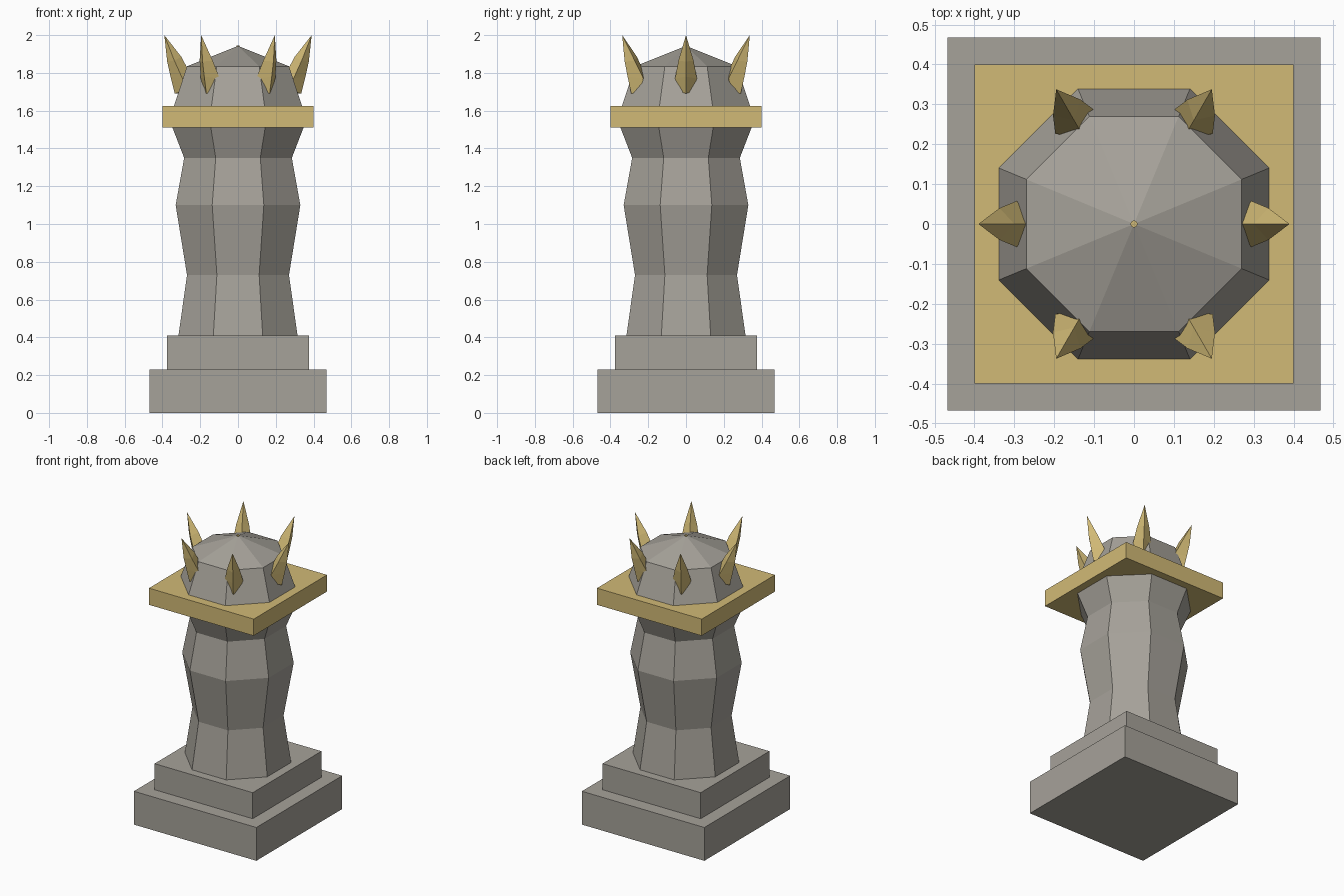
import bpy, bmesh, math
from mathutils import Matrix

cube = bpy.data.objects.get("Cube")
if cube:
    bpy.data.objects.remove(cube)


def material(name, rgb):
    m = bpy.data.materials.new(name)
    m.use_nodes = True
    color = (*rgb, 1)
    m.diffuse_color = color
    m.node_tree.nodes["Principled BSDF"].inputs["Base Color"].default_value = color
    return m


stone = material("stone_grey", (0.38, 0.36, 0.32))
gold = material("pale_gold", (0.64, 0.49, 0.18))


def finish(name, bm, mat):
    bmesh.ops.recalc_face_normals(bm, faces=bm.faces)
    mesh = bpy.data.meshes.new(name)
    bm.to_mesh(mesh)
    bm.free()
    mesh.materials.append(mat)
    obj = bpy.data.objects.new(name, mesh)
    bpy.context.collection.objects.link(obj)
    return obj


def slab(name, half, z0, z1, mat):
    bm = bmesh.new()
    bmesh.ops.create_cube(bm, size=1)
    bmesh.ops.scale(bm, vec=(2 * half, 2 * half, z1 - z0), verts=bm.verts)
    bmesh.ops.translate(bm, vec=(0, 0, (z0 + z1) / 2), verts=bm.verts)
    finish(name, bm, mat)


def loft(bm, rings, tip=None):
    """Skin a stack of point rings, closing the top with a cap or a tip."""
    rows = [[bm.verts.new(p) for p in ring] for ring in rings]
    n = len(rows[0])
    for a, b in zip(rows, rows[1:]):
        for i in range(n):
            j = (i + 1) % n
            bm.faces.new((a[i], a[j], b[j], b[i]))
    bm.faces.new(rows[0])
    if tip:
        top = bm.verts.new(tip)
        for i in range(n):
            bm.faces.new((rows[-1][i], rows[-1][(i + 1) % n], top))
    else:
        bm.faces.new(rows[-1])


def octagon(half, z):
    r = half / math.cos(math.pi / 8)
    return [(r * math.cos(a), r * math.sin(a), z)
            for a in (math.pi / 8 + i * math.pi / 4 for i in range(8))]


# Stepped plinth and gold capital
slab("lower_plinth", 0.468, 0, 0.23, stone)
slab("upper_plinth", 0.375, 0.23, 0.41, stone)
slab("gold_capital", 0.4, 1.51, 1.625, gold)

# Eight-sided column shaft
bm = bmesh.new()
loft(bm, [octagon(h, z) for h, z in
          [(0.315, 0.41), (0.27, 0.73), (0.33, 1.10), (0.285, 1.35), (0.347, 1.51)]])
finish("column_shaft", bm, stone)

# Faceted dome with a shallow pointed roof
bm = bmesh.new()
loft(bm, [octagon(0.339, 1.625), octagon(0.27, 1.835)], (0, 0, 1.943))
finish("dome", bm, stone)

# Small gold stud on the dome's point
bm = bmesh.new()
bmesh.ops.create_cone(bm, cap_ends=True, segments=8, radius1=0.009, radius2=0.009,
                      depth=0.008, matrix=Matrix.Translation((0, 0, 1.941)))
finish("dome_stud", bm, gold)


# Ring of six four-sided crown spikes leaning outwards
def spike_ring(inner, middle, outer, width, z_in, z_side, z_out):
    return [(inner, 0, z_in), (middle, -width, z_side),
            (outer, 0, z_out), (middle, width, z_side)]


for i in range(6):
    bm = bmesh.new()
    loft(bm, [spike_ring(0.25, 0.30, 0.335, 0.03, 1.70, 1.70, 1.69),
              spike_ring(0.255, 0.294, 0.357, 0.058, 1.80, 1.77, 1.78),
              spike_ring(0.30, 0.337, 0.375, 0.04, 1.885, 1.865, 1.86)],
         (0.39, 0, 2.0))
    bmesh.ops.rotate(bm, verts=bm.verts, cent=(0, 0, 0),
                     matrix=Matrix.Rotation(i * math.pi / 3, 3, "Z"))
    finish(f"crown_spike_{i + 1}", bm, gold)
